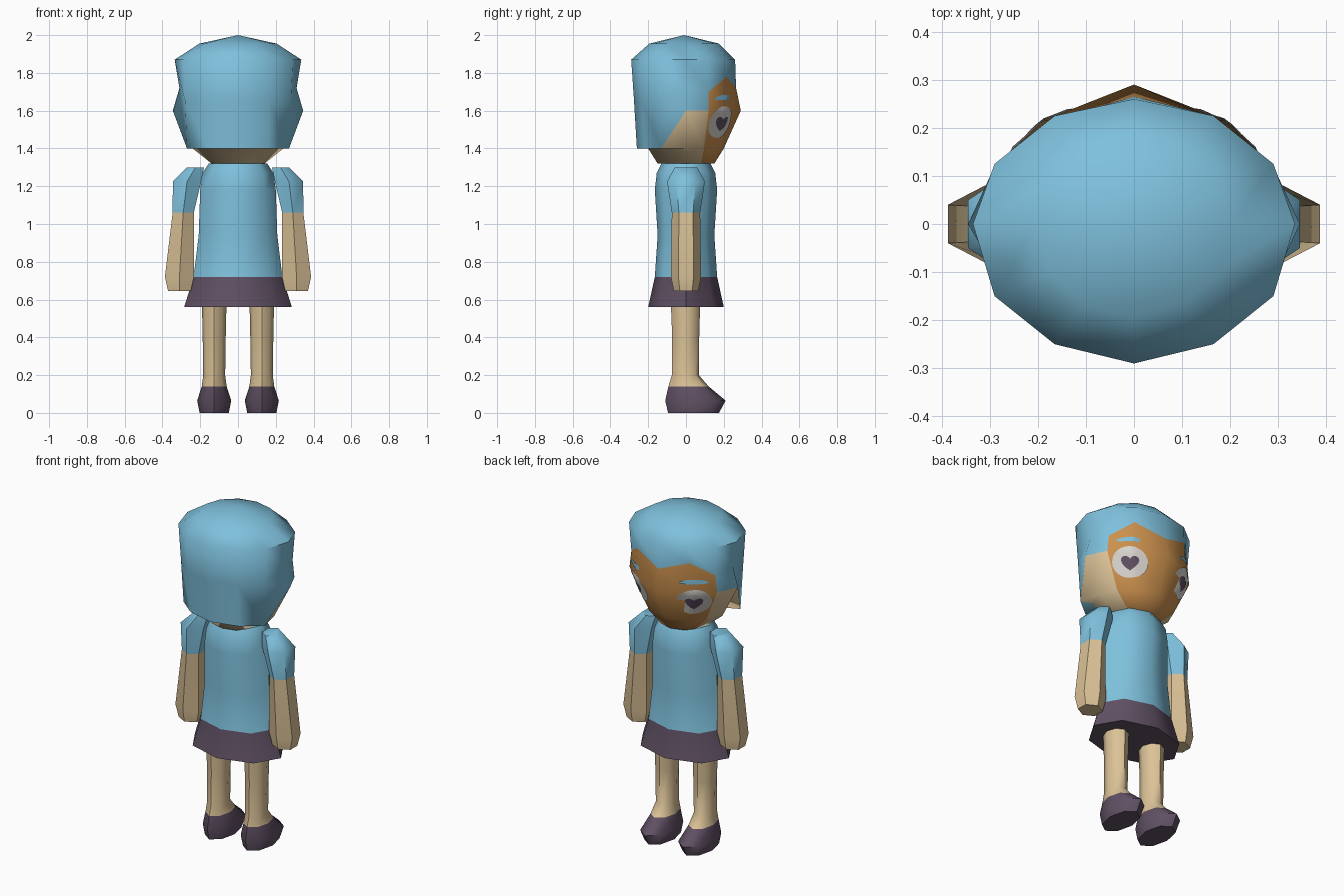
import bpy, bmesh, math
from mathutils import Vector
from mathutils.bvhtree import BVHTree

if "Cube" in bpy.data.objects:
    bpy.data.objects.remove(bpy.data.objects["Cube"])


def material(name, r, g, b):
    m = bpy.data.materials.new(name)
    m.diffuse_color = (r, g, b, 1)
    m.use_nodes = True
    m.node_tree.nodes["Principled BSDF"].inputs["Base Color"].default_value = m.diffuse_color
    return m


BLUE = material("sky_blue", 0.21, 0.53, 0.72)
SKIN = material("pale_skin", 0.71, 0.54, 0.31)
FACE = material("warm_tan", 0.60, 0.28, 0.075)
PLUM = material("dark_plum", 0.115, 0.08, 0.125)
WHITE = material("eye_white", 0.69, 0.66, 0.62)


def finish(name, bm, mats, angle=50):
    bmesh.ops.recalc_face_normals(bm, faces=bm.faces[:])
    me = bpy.data.meshes.new(name)
    bm.to_mesh(me)
    bm.free()
    for m in mats:
        me.materials.append(m)
    ob = bpy.data.objects.new(name, me)
    bpy.context.collection.objects.link(ob)
    bpy.ops.object.select_all(action='DESELECT')
    ob.select_set(True)
    bpy.context.view_layer.objects.active = ob
    bpy.ops.object.shade_smooth_by_angle(angle=math.radians(angle))
    return ob


def loft(name, rings, mats, rule, tip=None, angle=50):
    """Skin a stack of point rings; rule(ring, column) picks the material."""
    bm = bmesh.new()
    vs = [[bm.verts.new(p) for p in r] for r in rings]
    n = len(vs[0])
    for i in range(len(vs) - 1):
        for k in range(n):
            j = (k + 1) % n
            f = bm.faces.new((vs[i][k], vs[i][j], vs[i + 1][j], vs[i + 1][k]))
            f.material_index = rule(i, k)
    bm.faces.new(vs[0]).material_index = rule(0, 0)
    last = len(vs) - 2
    if tip:
        t = bm.verts.new(tip)
        for k in range(n):
            bm.faces.new((vs[-1][k], vs[-1][(k + 1) % n], t)).material_index = rule(last, k)
    else:
        bm.faces.new(vs[-1]).material_index = rule(last, 0)
    return finish(name, bm, mats, angle)


def oval(cx, cy, z, rx, ry, n=8, start=0.0):
    return [(cx + rx * math.cos(start + math.tau * k / n),
             cy + ry * math.sin(start + math.tau * k / n), z) for k in range(n)]


# Torso and skirt
body = [(0.56, 0.285, 0.20), (0.72, 0.235, 0.165), (0.94, 0.208, 0.15),
        (1.18, 0.20, 0.165), (1.27, 0.188, 0.155), (1.32, 0.155, 0.13)]
loft("dress", [oval(0, 0, z, rx, ry) for z, rx, ry in body], [PLUM, BLUE],
     lambda i, k: 0 if i == 0 else 1)

# Arms with sleeves: z, centre x, half width, half depth
arm = [(0.645, 0.31, 0.06, 0.065), (0.72, 0.31, 0.077, 0.08), (1.06, 0.29, 0.056, 0.075),
       (1.225, 0.27, 0.075, 0.10), (1.30, 0.225, 0.045, 0.06)]
# Legs and shoes: z, half width, back y, front y
leg = [(0.0, 0.077, -0.095, 0.175), (0.065, 0.09, -0.11, 0.21), (0.14, 0.066, -0.093, 0.12),
       (0.20, 0.058, -0.075, 0.068), (0.40, 0.061, -0.073, 0.07), (0.58, 0.065, -0.08, 0.075)]
for side, s in (("left", -1), ("right", 1)):
    loft(side + "_arm",
         [oval(s * cx, 0, z, hx / math.cos(math.pi / 6), hy, 6, math.pi / 6)
          for z, cx, hx, hy in arm],
         [SKIN, BLUE], lambda i, k: 0 if i < 2 else 1)
    loft(side + "_leg",
         [oval(s * 0.126, (a + b) / 2, z, hx, (b - a) / 2) for z, hx, a, b in leg],
         [PLUM, SKIN], lambda i, k: 0 if i < 2 else 1)


# Head: half rings run from the face round to the back, then are mirrored
def head_ring(pts, z):
    zs = z if isinstance(z, (list, tuple)) else [z] * 7
    half = [(x, y, h) for (x, y), h in zip(pts, zs)]
    return half + [(-x, y, h) for x, y, h in half[5:0:-1]]


crown = [(0, .26), (.165, .225), (.29, .125), (.335, 0), (.29, -.15), (.165, -.25), (0, -.29)]
rings = [
    head_ring([(0, .15), (.08, .125), (.115, .08), (.14, 0),
               (.115, -.075), (.08, -.13), (0, -.15)], 1.32),
    head_ring([(0, .2), (.13, .165), (.2, .095), (.24, 0),
               (.2, -.1), (.12, -.165), (0, -.2)], 1.40),
    # widest line of the face in front, lower edge of the hair behind
    head_ring([(0, .29), (.19, .215), (.29, .12), (.345, 0),
               (.27, -.13), (.16, -.22), (0, -.26)], [1.6] * 4 + [1.4] * 3),
    # fringe line
    head_ring([(0, .265), (.175, .215), (.278, .12), (.31, 0),
               (.28, -.14), (.165, -.235), (0, -.275)],
              [1.72, 1.78, 1.70, 1.72, 1.65, 1.65, 1.65]),
    head_ring(crown, 1.87),
    head_ring([(x * 0.61, y * 0.67) for x, y in crown], 1.955),
]


def head_rule(i, k):
    c = min(k, 11 - k)             # column counted from the face
    if c < 2 and i < 3:
        return 2                   # face
    if i == 0 or (i == 1 and c < 4):
        return 1                   # cheeks and neck
    return 0                       # hair


head = loft("head", rings, [BLUE, SKIN, FACE], head_rule, tip=(0, -0.01, 2.0), angle=60)
head_tree = BVHTree.FromPolygons([v.co[:] for v in head.data.vertices],
                                 [p.vertices[:] for p in head.data.polygons])


# Eyes and brows: thin plates laid over the face
def decal(name, s, outline, centre, mat, lift):
    n = Vector((s * 0.65, 0.76, 0)).normalized()
    u = Vector((s * n.y, -s * n.x, 0))
    mid = Vector((s * centre[0], centre[1], centre[2]))
    bm = bmesh.new()

    def drop(a, b):
        p = mid + u * a + Vector((0, 0, b)) + n * 0.3
        hit = head_tree.ray_cast(p, -n)[0]
        return bm.verts.new((hit if hit else mid) + n * lift)

    core = drop(0, 0)
    levels = [[drop(a * t, b * t) for a, b in outline] for t in (0.25, 0.5, 0.75, 1)]
    m = len(outline)
    for k in range(m):
        j = (k + 1) % m
        bm.faces.new((core, levels[0][k], levels[0][j]))
        for lo, hi in zip(levels, levels[1:]):
            bm.faces.new((lo[k], hi[k], hi[j], lo[j]))
    ob = finish(name, bm, [mat])
    # keep the open plate facing outwards
    if sum((p.normal.dot(n) * p.area for p in ob.data.polygons)) < 0:
        ob.data.flip_normals()


turn = [math.tau * k / 24 for k in range(24)]
eye = [(0.098 * math.cos(t), 0.084 * math.sin(t)) for t in turn]
pupil = [(0.05 * math.sin(t) ** 3,
          0.046 * (0.8 * math.cos(t) - 0.3 * math.cos(2 * t) - 0.15 * math.cos(3 * t)))
         for t in turn]
brow = [(0.08 * math.cos(t), 0.014 * math.sin(t) + 0.008 * math.sin(t) ** 2) for t in turn]
for side, s in (("left", -1), ("right", 1)):
    decal(side + "_eye", s, eye, (0.2, 0.205, 1.54), WHITE, 0.004)
    decal(side + "_pupil", s, pupil, (0.2, 0.205, 1.535), PLUM, 0.007)
    decal(side + "_brow", s, brow, (0.195, 0.205, 1.662), BLUE, 0.004)
